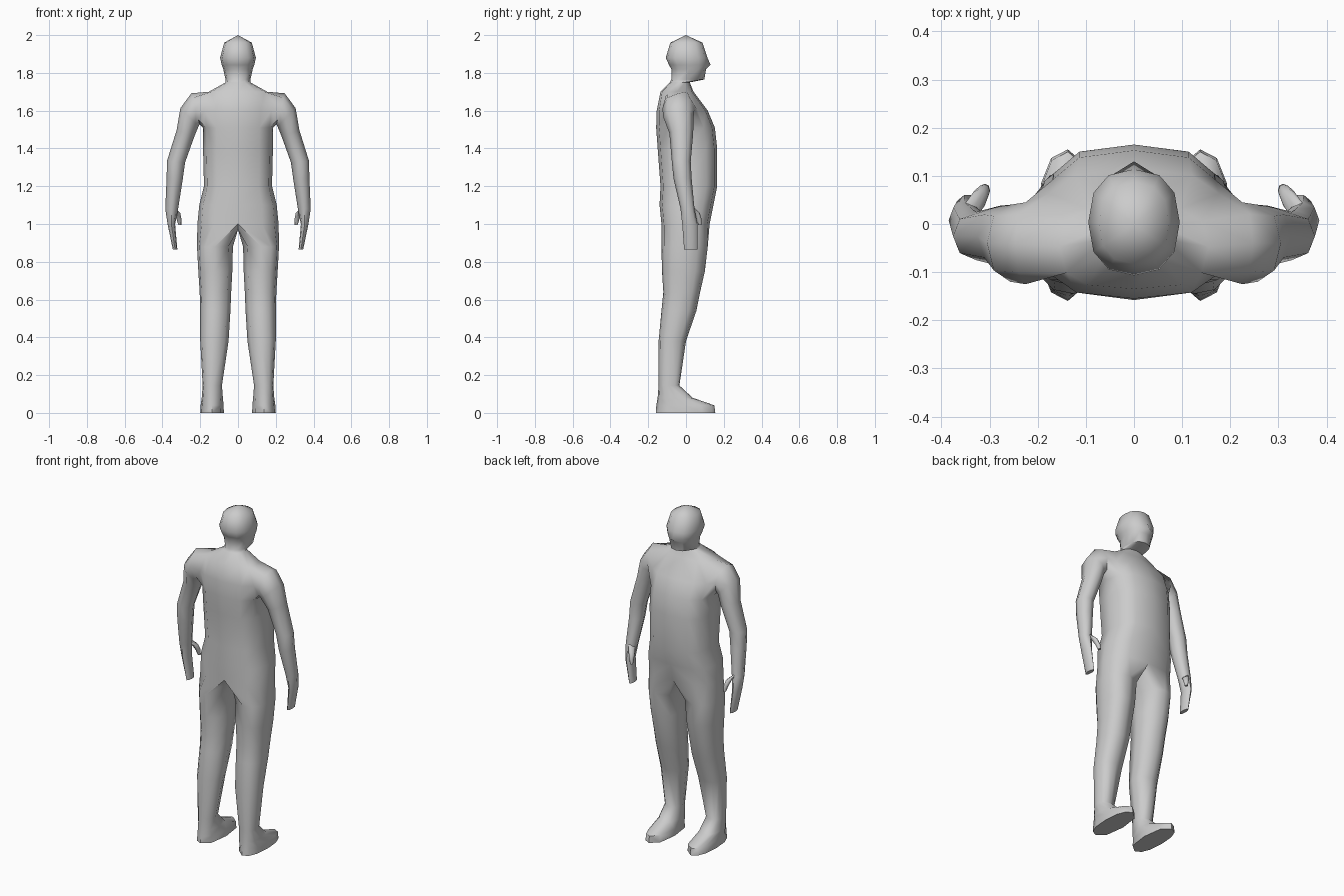
import bpy, bmesh
from math import sin, cos, radians
from mathutils import Vector

if "Cube" in bpy.data.objects:
    bpy.data.objects.remove(bpy.data.objects["Cube"])

skin = bpy.data.materials.new("plain grey")
skin.diffuse_color = (0.6, 0.6, 0.6, 1)
skin.use_nodes = True
skin.node_tree.nodes["Principled BSDF"].inputs["Base Color"].default_value = skin.diffuse_color


def spow(v, p):
    return (abs(v) ** p) * (1 if v >= 0 else -1)


def flat_ring(bm, z, cx, a, back, front, angles, p, nose=0):
    """Horizontal rounded section; 0 degrees is +x, 90 degrees is +y."""
    mid, h = (back + front) / 2, (front - back) / 2
    ring = []
    for deg in angles:
        c, s = cos(radians(deg)), sin(radians(deg))
        x = cx + a * spow(c if abs(c) > 1e-6 else 0, p)
        y = mid + h * spow(s if abs(s) > 1e-6 else 0, p)
        ring.append(bm.verts.new((x, y + (nose if deg == 90 else 0), z)))
    return ring


def tilted_ring(bm, x, y, z, tilt, r, h):
    """Eight-sided limb section, tilted from upright (0) to level (90)."""
    up = Vector((sin(radians(tilt)), 0, cos(radians(tilt))))
    ring = []
    for k in range(8):
        f = radians(225 - 45 * k)
        ring.append(bm.verts.new(Vector((x, y, z)) + up * (r * cos(f)) + Vector((0, h * sin(f), 0))))
    return ring


def skin_between(bm, a, b, closed=True):
    n = len(a)
    for i in range(n if closed else n - 1):
        j = (i + 1) % n
        bm.faces.new((a[i], a[j], b[j], b[i]))


def finish(bm, name):
    """Mirror to both sides, weld and smooth."""
    loose = [v for v in bm.verts if not v.link_faces]
    bmesh.ops.delete(bm, geom=loose, context='VERTS')
    bmesh.ops.mirror(bm, geom=bm.verts[:] + bm.edges[:] + bm.faces[:], axis='X', merge_dist=0.0005)
    bmesh.ops.remove_doubles(bm, verts=bm.verts[:], dist=0.0005)
    bmesh.ops.recalc_face_normals(bm, faces=bm.faces[:])
    me = bpy.data.meshes.new(name)
    bm.to_mesh(me)
    bm.free()
    me.materials.append(skin)
    ob = bpy.data.objects.new(name, me)
    bpy.context.collection.objects.link(ob)
    bpy.ops.object.select_all(action='DESELECT')
    ob.select_set(True)
    bpy.context.view_layer.objects.active = ob
    bpy.ops.object.shade_smooth_by_angle(angle=radians(60))
    return ob


bm = bmesh.new()
HALF = [-90, -60, -30, 0, 30, 60, 90]

# Torso, neck and head: height, half width, back, front, roundness, nose
trunk = [
    (1.00, .215, -.130, .125, .75, 0), (1.10, .205, -.140, .145, .7, 0),
    (1.20, .180, -.135, .165, .7, 0), (1.40, .185, -.150, .165, .7, 0),
    (1.51, .185, -.158, .153, .7, 0), (1.60, .195, -.155, .115, .7, 0),
    (1.70, .155, -.135, .040, .7, 0), (1.75, .065, -.085, .020, .85, 0),
    (1.765, .066, -.078, .097, .85, 0), (1.82, .078, -.078, .106, .85, 0),
    (1.842, .086, -.090, .112, .85, .018), (1.88, .095, -.107, .114, .85, 0),
    (1.96, .073, -.083, .087, .85, 0),
]
rings = [flat_ring(bm, z, 0, a, b, f, HALF, p, n) for z, a, b, f, p, n in trunk]
LOW = 4                                    # ring below the arm opening
for i in range(len(rings) - 1):
    lo, hi = rings[i], rings[i + 1]
    if i in (LOW, LOW + 1):
        skin_between(bm, lo[:3], hi[:3], False)
        skin_between(bm, lo[4:], hi[4:], False)
    else:
        skin_between(bm, lo, hi, False)
crown = bm.verts.new((0, 0, 2.0))
for u, v in zip(rings[-1], rings[-1][1:]):
    bm.faces.new((u, v, crown))

# Arm and hand: centre x, y, z, tilt, half thickness, half depth
lo, mid, hi = rings[LOW:LOW + 3]
prev = [lo[2], lo[3], lo[4], mid[4], hi[4], hi[3], hi[2], mid[2]]
for sec in [
    (.225, -.040, 1.610, 15, .085, .085), (.257, -.040, 1.565, 45, .068, .080),
    (.278, -.025, 1.480, 70, .050, .063), (.328, -.025, 1.330, 85, .048, .050),
    (.335, -.018, 1.240, 90, .043, .048), (.351, .008, 1.080, 90, .034, .037),
    (.353, .020, 1.000, 90, .020, .040), (.333, .025, .865, 90, .012, .035),
]:
    ring = tilted_ring(bm, *sec)
    skin_between(bm, prev, ring)
    prev = ring
bm.faces.new(prev)

# Leg and foot: height, inner x, outer x, back, front
crotch = [bm.verts.new((0, y, .97)) for y in (.065, 0, -.07)]
prev = rings[0] + crotch
for z, inner, outer, back, front in [
    (.88, .027, .217, -.130, .115), (.75, .030, .210, -.127, .100),
    (.64, .036, .203, -.120, .075), (.54, .040, .200, -.130, .055),
    (.38, .050, .200, -.145, .000), (.145, .085, .187, -.145, -.035),
    (.08, .080, .192, -.150, .035), (.04, .076, .198, -.157, .150),
    (0, .075, .200, -.160, .155),
]:
    ring = flat_ring(bm, z, (inner + outer) / 2, (outer - inner) / 2, back, front,
                     HALF + [135, 180, 225], .85)
    skin_between(bm, prev, ring)
    prev = ring
bm.faces.new(prev)
finish(bm, "body")

# Thumbs
bm = bmesh.new()
prev = None
for sec in [(.345, .020, 1.090, 60, .018, .022), (.322, .052, 1.060, 80, .017, .020),
            (.312, .068, 1.025, 90, .013, .015), (.308, .074, .995, 90, .008, .009)]:
    ring = tilted_ring(bm, *sec)
    if prev:
        skin_between(bm, prev, ring)
    else:
        bm.faces.new(ring)
    prev = ring
bm.faces.new(prev)
finish(bm, "thumbs")
